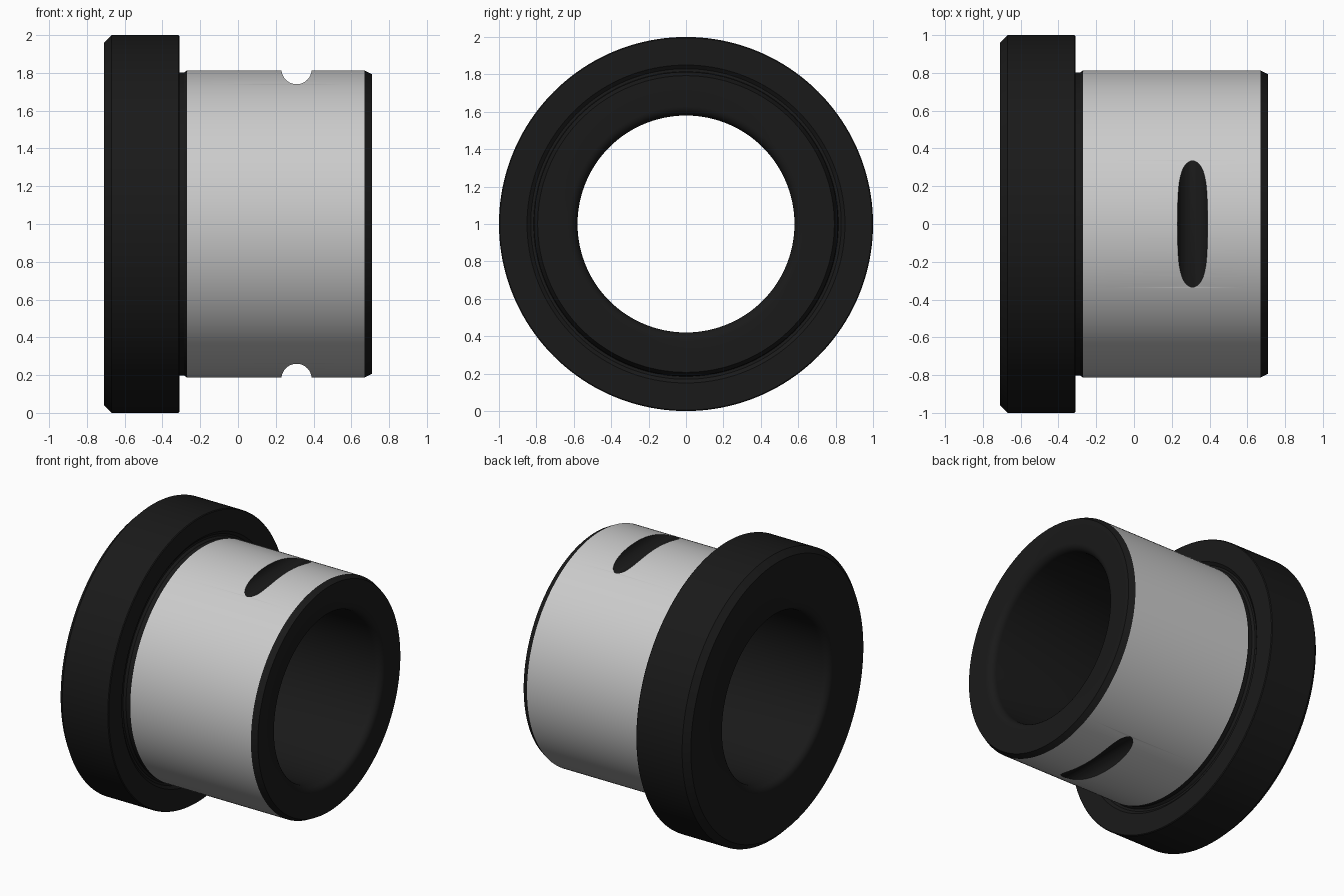
import bpy, bmesh, math
from mathutils import Matrix

if "Cube" in bpy.data.objects:
    bpy.data.objects.remove(bpy.data.objects["Cube"])

SEG = 160
AXIS_Z = 1.0
BORE, FILLET = 0.58, 0.05
X0, X1 = -0.71, 0.71


def material(name, v):
    m = bpy.data.materials.new(name)
    m.diffuse_color = (v, v, v, 1)
    m.use_nodes = True
    m.node_tree.nodes["Principled BSDF"].inputs["Base Color"].default_value = m.diffuse_color
    return m


dark = material("dark_steel", 0.01)
ground = material("ground_steel", 0.8)

# Outer profile (x, radius): chamfered flange, relief groove, ground sleeve
profile = [(X0, 0.96), (-0.67, 1.0), (-0.315, 1.0), (-0.31, 0.995),
           (-0.31, 0.85), (-0.325, 0.83), (-0.325, 0.815), (-0.31, 0.803),
           (-0.285, 0.803), (-0.27, 0.813), (0.67, 0.813), (X1, 0.793)]
GROUND_SEG = 9


# Bore with rounded mouths at both ends
def mouth(cx, start, end):
    return [(cx + FILLET * math.cos(a), BORE + FILLET + FILLET * math.sin(a))
            for a in (math.radians(start + (end - start) * i / 6) for i in range(7))]


profile += mouth(X1 - FILLET, 0, -90) + mouth(X0 + FILLET, 270, 180)

# Revolve the profile about the x axis
bm = bmesh.new()
rings = []
for i in range(SEG):
    a = 2 * math.pi * i / SEG
    rings.append([bm.verts.new((x, r * math.cos(a), AXIS_Z + r * math.sin(a)))
                  for x, r in profile])
n = len(profile)
for i in range(SEG):
    p, q = rings[i], rings[(i + 1) % SEG]
    for j in range(n):
        k = (j + 1) % n
        f = bm.faces.new((p[j], p[k], q[k], q[j]))
        f.material_index = 1 if j == GROUND_SEG else 0
bmesh.ops.recalc_face_normals(bm, faces=bm.faces)
mesh = bpy.data.meshes.new("flanged_bushing")
bm.to_mesh(mesh)
bm.free()
bushing = bpy.data.objects.new("flanged_bushing", mesh)
bpy.context.collection.objects.link(bushing)
mesh.materials.append(dark)
mesh.materials.append(ground)

# Round clamp notches across the top and bottom of the sleeve
for name, side in (("top_notch", 1), ("bottom_notch", -1)):
    bpy.ops.mesh.primitive_cylinder_add(
        vertices=48, radius=0.08, depth=1.4,
        location=(0.31, 0, AXIS_Z + side * 0.82), rotation=(math.pi / 2, 0, 0))
    cutter = bpy.context.object
    cutter.name = name + "_cutter"
    cutter.data.materials.append(dark)
    mod = bushing.modifiers.new(name, 'BOOLEAN')
    mod.operation = 'DIFFERENCE'
    mod.solver = 'EXACT'
    mod.material_mode = 'TRANSFER'
    mod.object = cutter
    bpy.context.view_layer.objects.active = bushing
    bpy.ops.object.modifier_apply(modifier=name)
    bpy.data.objects.remove(cutter, do_unlink=True)

# Smooth shading with crisp edges
bpy.ops.object.select_all(action='DESELECT')
bushing.select_set(True)
bpy.context.view_layer.objects.active = bushing
bpy.ops.object.shade_smooth_by_angle(angle=math.radians(25))
